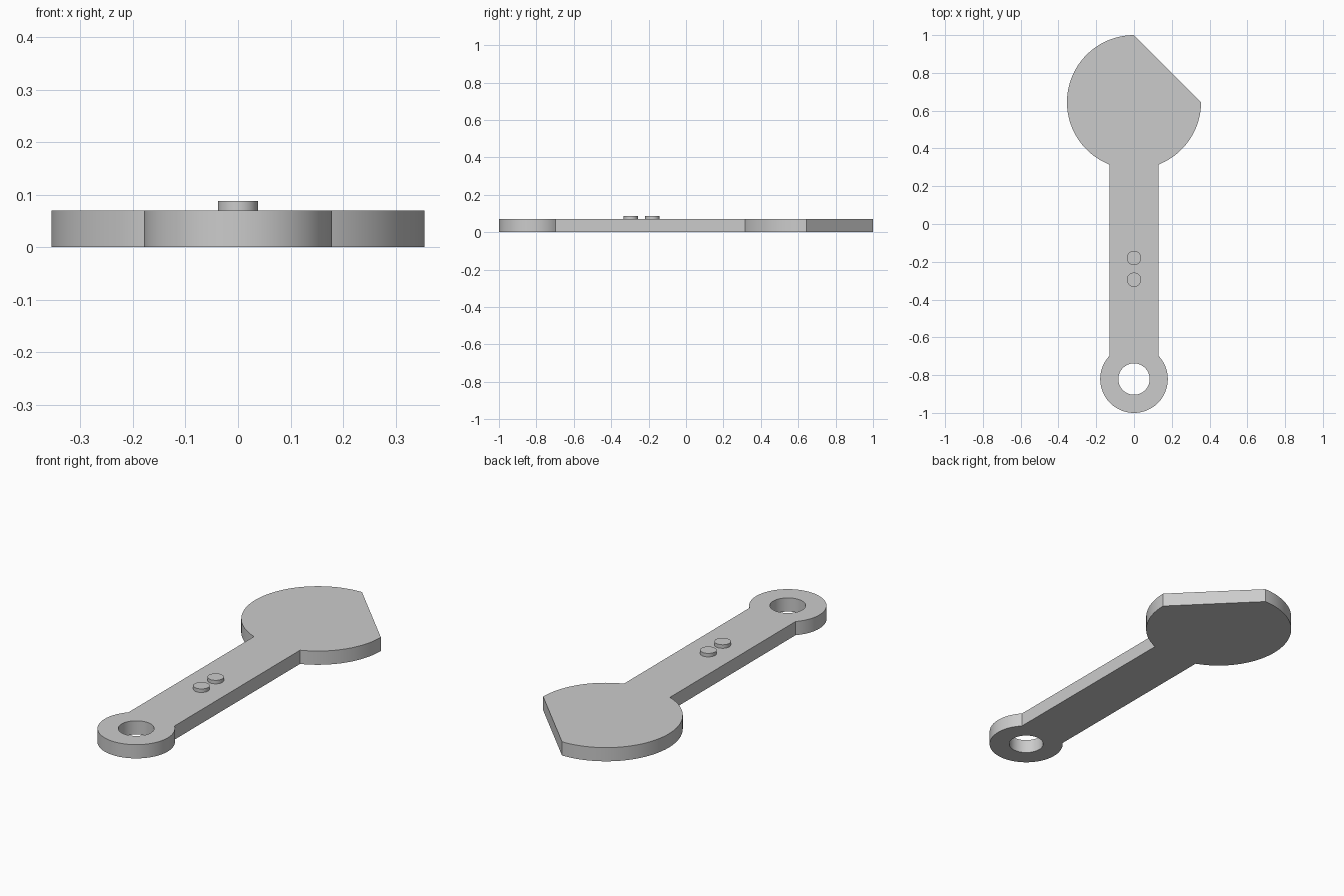
import bpy, bmesh
from math import asin, cos, sin, pi, radians

cube = bpy.data.objects.get("Cube")
if cube:
    bpy.data.objects.remove(cube, do_unlink=True)

# Main dimensions
THICK = 0.07
HALF_W = 0.13
HEAD_Y, HEAD_R = 0.645, 0.355
RING_Y, RING_R, HOLE_R = -0.821, 0.179, 0.083
PEG_R, PEG_H = 0.038, 0.018

grey = bpy.data.materials.new("plain grey")
grey.use_nodes = True
colour = (0.6, 0.6, 0.6, 1)
grey.diffuse_color = colour
grey.node_tree.nodes["Principled BSDF"].inputs["Base Color"].default_value = colour


def arc(cy, r, start, end, n):
    """Points on an arc centred on the long axis, counter-clockwise."""
    angles = [start + (end - start) * i / n for i in range(n + 1)]
    return [(r * cos(a), cy + r * sin(a)) for a in angles]


def plate(name, loops, bottom, height):
    """Fill closed outlines (later ones are holes) and raise them to a solid."""
    bm = bmesh.new()
    edges = []
    for loop in loops:
        verts = [bm.verts.new((x, y, bottom)) for x, y in loop]
        edges += [bm.edges.new((v, verts[i - 1])) for i, v in enumerate(verts)]
    bmesh.ops.triangle_fill(bm, edges=edges, use_beauty=True, normal=(0, 0, 1))
    raised = bmesh.ops.extrude_face_region(bm, geom=bm.faces[:], use_keep_orig=True)
    top = [g for g in raised["geom"] if isinstance(g, bmesh.types.BMVert)]
    bmesh.ops.translate(bm, verts=top, vec=(0, 0, height))
    bmesh.ops.recalc_face_normals(bm, faces=bm.faces[:])
    mesh = bpy.data.meshes.new(name)
    bm.to_mesh(mesh)
    bm.free()
    mesh.materials.append(grey)
    obj = bpy.data.objects.new(name, mesh)
    bpy.context.collection.objects.link(obj)
    bpy.ops.object.select_all(action="DESELECT")
    obj.select_set(True)
    bpy.context.view_layer.objects.active = obj
    bpy.ops.object.shade_smooth_by_angle(angle=radians(30))
    return obj


# Paddle: round head with one straight cut, handle and end ring with a hole
head_gap = asin(HALF_W / HEAD_R)
ring_gap = asin(HALF_W / RING_R)
outline = (arc(HEAD_Y, HEAD_R, pi / 2, 1.5 * pi - head_gap, 48)
           + arc(RING_Y, RING_R, pi / 2 + ring_gap, 2.5 * pi - ring_gap, 56)
           + arc(HEAD_Y, HEAD_R, 1.5 * pi + head_gap, 2 * pi, 24))
hole = arc(RING_Y, HOLE_R, 0, 2 * pi, 64)[:-1]
plate("paddle_body", [outline, hole], 0, THICK)

# Two low round pegs on the handle
for name, y in (("rear_peg", -0.18), ("front_peg", -0.295)):
    plate(name, [arc(y, PEG_R, 0, 2 * pi, 40)[:-1]], THICK, PEG_H)
